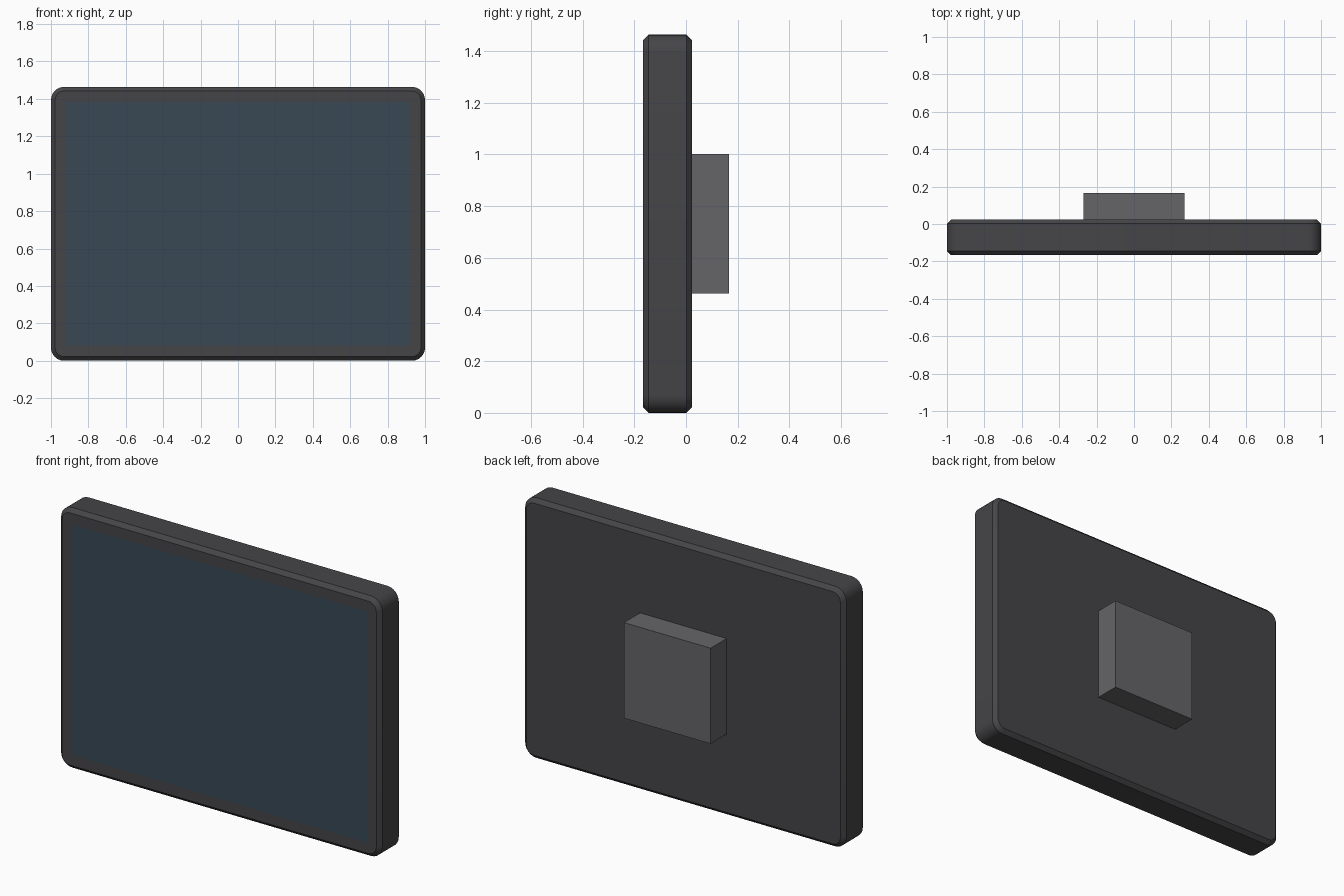
import bpy, bmesh
from math import sin, cos, pi

if "Cube" in bpy.data.objects:
    bpy.data.objects.remove(bpy.data.objects["Cube"])


def material(name, rgb):
    m = bpy.data.materials.new(name)
    m.diffuse_color = (*rgb, 1)
    m.use_nodes = True
    m.node_tree.nodes["Principled BSDF"].inputs["Base Color"].default_value = m.diffuse_color
    return m


def make_object(name, bm, mat):
    bmesh.ops.recalc_face_normals(bm, faces=bm.faces)
    mesh = bpy.data.meshes.new(name)
    bm.to_mesh(mesh)
    bm.free()
    mesh.materials.append(mat)
    obj = bpy.data.objects.new(name, mesh)
    bpy.context.collection.objects.link(obj)
    return obj


def rounded_rect(half_w, half_h, r, mid_z, steps=6):
    pts = []
    for k, (sx, sz) in enumerate([(1, 1), (-1, 1), (-1, -1), (1, -1)]):
        for i in range(steps + 1):
            a = (k + i / steps) * pi / 2
            pts.append((sx * (half_w - r) + r * cos(a),
                        mid_z + sz * (half_h - r) + r * sin(a)))
    return pts


DEPTH, MID_Z, HALF_H = 0.167, 0.732, 0.732
BACK, CHAMFER = 0.024, 0.022
dark = material("dark_shell", (0.06, 0.06, 0.065))
grey = material("mount_grey", (0.13, 0.13, 0.14))
glass = material("screen_blue", (0.04, 0.065, 0.09))

# Shell: rounded rectangle rings with chamfered front and back rims
bm = bmesh.new()
rings = []
for y, inset in [(-DEPTH, CHAMFER), (-DEPTH + CHAMFER, 0),
                 (BACK - CHAMFER, 0), (BACK, CHAMFER)]:
    outline = rounded_rect(1 - inset, HALF_H - inset, 0.07 - inset, MID_Z)
    rings.append([bm.verts.new((x, y, z)) for x, z in outline])
n = len(rings[0])
for a, b in zip(rings, rings[1:]):
    for i in range(n):
        j = (i + 1) % n
        bm.faces.new((a[i], a[j], b[j], b[i]))
bm.faces.new(rings[0])
bm.faces.new(rings[-1])
shell = make_object("display_shell", bm, dark)
bpy.context.view_layer.objects.active = shell
shell.select_set(True)
bpy.ops.object.shade_smooth_by_angle(angle=pi / 6)

# Screen: flat panel practically flush with the front, facing -y
bm = bmesh.new()
bm.faces.new([bm.verts.new((x, -DEPTH - 0.001, MID_Z + z)) for x, z in
              [(-0.92, -0.65), (0.92, -0.65), (0.92, 0.65), (-0.92, 0.65)]])
screen = make_object("screen", bm, glass)
if screen.data.polygons[0].normal.y > 0:
    screen.data.flip_normals()

# Mount: plain block on the back
bm = bmesh.new()
bmesh.ops.create_cube(bm, size=1)
y0 = BACK - 0.005
for v in bm.verts:
    v.co = (v.co.x * 0.54, y0 + (v.co.y + 0.5) * (DEPTH - y0), MID_Z + v.co.z * 0.538)
make_object("rear_mount", bm, grey)
